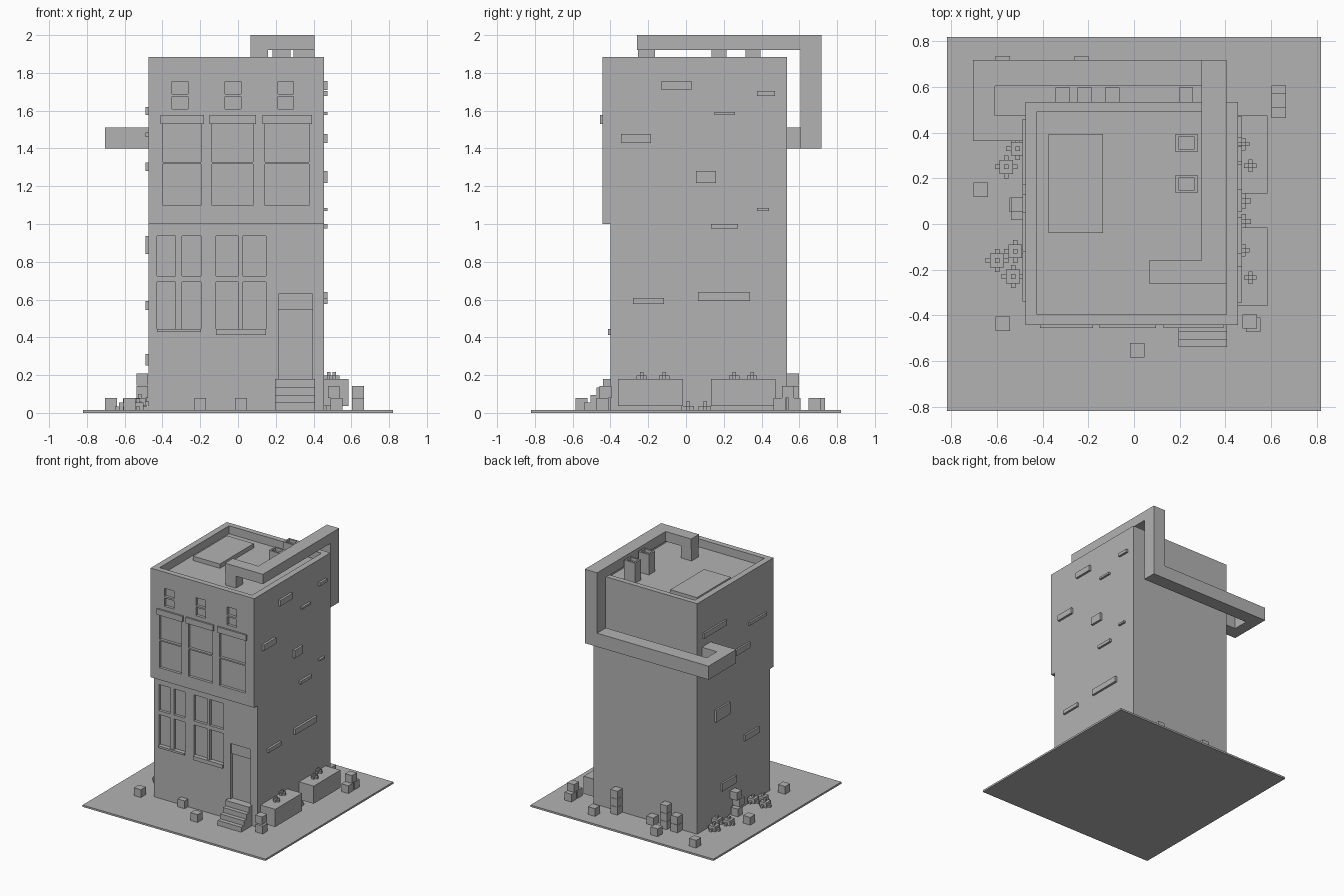
import bpy
import bmesh
from mathutils import Matrix, Vector

default_cube = bpy.data.objects.get("Cube")
if default_cube:
    bpy.data.objects.remove(default_cube, do_unlink=True)

stone = bpy.data.materials.new("plain_grey")
stone.use_nodes = True
grey = (0.45, 0.45, 0.45, 1)
stone.diffuse_color = grey
stone.node_tree.nodes["Principled BSDF"].inputs["Base Color"].default_value = grey


def boxes(name, spans):
    """One object made of boxes, each given as its x, y and z span."""
    bm = bmesh.new()
    for span in spans:
        low, high = Vector(span[0::2]), Vector(span[1::2])
        matrix = Matrix.Translation((low + high) / 2) @ Matrix.Diagonal((*(high - low), 1))
        bmesh.ops.create_cube(bm, size=1, matrix=matrix)
    mesh = bpy.data.meshes.new(name)
    bm.to_mesh(mesh)
    bm.free()
    mesh.materials.append(stone)
    obj = bpy.data.objects.new(name, mesh)
    bpy.context.scene.collection.objects.link(obj)
    return obj


def carve(obj, spans):
    """Cut the given boxes out of an object and keep the result as plain mesh."""
    cutter = boxes("cutter", spans)
    cutter.hide_render = True
    modifier = obj.modifiers.new("carve", "BOOLEAN")
    modifier.operation = "DIFFERENCE"
    modifier.solver = "EXACT"
    modifier.object = cutter
    graph = bpy.context.evaluated_depsgraph_get()
    carved = bpy.data.meshes.new_from_object(obj.evaluated_get(graph))
    obj.modifiers.clear()
    obj.data = carved
    bpy.data.objects.remove(cutter, do_unlink=True)


def blocks(name, spots, size=0.063):
    """Loose cubes given by the centre of their underside."""
    half = size / 2
    boxes(name, [(x - half, x + half, y - half, y + half, z, z + size)
                 for x, y, z in spots])


def clumps(name, spots, cell, reach):
    """Small rounded plants made of tiny cubes."""
    steps = range(-reach, reach + 1)
    cells = [(x + i * cell, y + j * cell, z + k * cell)
             for x, y, z in spots
             for i in steps for j in steps for k in range(reach + 1)
             if i * i + j * j + k * k <= reach * reach]
    blocks(name, cells, cell)


# Main dimensions
GROUND = 0.015
LEFT, RIGHT, BACK = -0.475, 0.455, 0.535
LOWER_FRONT, UPPER_FRONT = -0.40, -0.442
FLOOR, TOP, ROOF = 1.0, 1.885, 1.82
DEPTH = 0.022

boxes("ground_slab", [(-0.82, 0.82, -0.82, 0.82, 0, GROUND)])
lower = boxes("lower_walls", [(LEFT, RIGHT, LOWER_FRONT, BACK, GROUND, FLOOR)])
upper = boxes("upper_walls", [(LEFT, RIGHT, UPPER_FRONT, BACK, FLOOR, TOP)])

# Lower windows and door, cut into the front
lower_columns = [(-0.43, -0.33), (-0.296, -0.196), (-0.116, 0.0), (0.026, 0.148)]
lower_rows = [(0.725, 0.937), (0.444, 0.693)]
front_cut = (LOWER_FRONT - 0.1, LOWER_FRONT + DEPTH)
openings = [(*column, *front_cut, *row) for column in lower_columns for row in lower_rows]
door_way = (0.214, 0.394)
openings.append((*door_way, *front_cut, 0.18, 0.63))
carve(lower, openings)
boxes("door_transom", [(*door_way, LOWER_FRONT + 0.01, LOWER_FRONT + DEPTH, 0.545, 0.63)])
boxes("window_sills", [(left, right, LOWER_FRONT - 0.012, LOWER_FRONT, low, 0.444)
                       for left, right, low in [(-0.43, -0.196, 0.428), (-0.116, 0.148, 0.413)]])

# Upper windows, attic vents and the sunken roof behind the parapet
upper_columns = [(-0.397, -0.196), (-0.137, 0.08), (0.143, 0.376)]
upper_rows = [(1.328, 1.54), (1.098, 1.317)]
vent_columns = [(-0.35, -0.265), (-0.069, 0.016), (0.212, 0.294)]
vent_rows = [(1.688, 1.754), (1.608, 1.675)]
front_cut = (UPPER_FRONT - 0.1, UPPER_FRONT + DEPTH)
openings = [(*column, *front_cut, *row)
            for columns, rows in [(upper_columns, upper_rows), (vent_columns, vent_rows)]
            for column in columns for row in rows]
openings.append((LEFT + 0.05, RIGHT - 0.05, UPPER_FRONT + 0.045, BACK - 0.043, ROOF, TOP + 0.1))
carve(upper, openings)
boxes("window_lintels", [(left - 0.014, right + 0.016, UPPER_FRONT - 0.014, UPPER_FRONT + DEPTH,
                          1.53, 1.577) for left, right in upper_columns])

# Roof hatch and chimneys
boxes("roof_hatch", [(-0.375, -0.135, -0.04, 0.395, ROOF, 1.855)])
for name, y in [("front_chimney", 0.175), ("back_chimney", 0.355)]:
    chimney = boxes(name, [(0.182, 0.278, y - 0.04, y + 0.04, ROOF, 1.985)])
    carve(chimney, [(0.195, 0.265, y - 0.027, y + 0.027, 1.96, 2.1)])

# Square duct: up from the roof, over the back edge, down, and round the left corner
DUCT_RIGHT, DUCT_BACK, DUCT_LEFT = 0.405, 0.718, -0.705
duct_x = (0.295, DUCT_RIGHT)
duct_y = (0.605, DUCT_BACK)
over = (1.92, 2.0)
level = (1.40, 1.51)
boxes("duct", [
    (0.065, 0.16, -0.255, -0.165, ROOF, over[0]),
    (0.065, duct_x[0], -0.26, -0.16, *over),
    (*duct_x, -0.26, DUCT_BACK, *over),
    (*duct_x, *duct_y, level[0], over[0]),
    (DUCT_LEFT, duct_x[0], *duct_y, *level),
    (DUCT_LEFT, -0.61, 0.475, duct_y[0], *level),
    (DUCT_LEFT, LEFT, 0.363, 0.475, *level),
])

# Raised bricks on both side walls, as y and z spans
right_bricks = [
    (-0.13, 0.03, 1.71, 1.757), (0.376, 0.47, 1.678, 1.704), (0.15, 0.26, 1.577, 1.593),
    (-0.344, -0.185, 1.428, 1.476), (0.053, 0.16, 1.217, 1.28), (0.376, 0.44, 1.07, 1.085),
    (0.132, 0.275, 0.975, 1.0), (-0.28, -0.116, 0.577, 0.608), (0.063, 0.34, 0.593, 0.64),
]
left_bricks = [
    (0.17, 0.46, 1.577, 1.62), (-0.34, -0.12, 1.46, 1.485), (-0.13, 0.05, 1.28, 1.325),
    (0.13, 0.31, 0.84, 0.937), (-0.245, -0.065, 0.545, 0.593), (0.05, 0.23, 0.25, 0.312),
]
boxes("right_wall_bricks", [(RIGHT, RIGHT + 0.018, *span) for span in right_bricks])
boxes("left_wall_bricks", [(LEFT - 0.014, LEFT, *span) for span in left_bricks])

# Front steps, each one lower and further out
step_tops = [0.18, 0.135, 0.095, 0.055]
boxes("front_steps", [(0.195, 0.407, -0.44 - i * 0.033, LOWER_FRONT, GROUND, height)
                      for i, height in enumerate(step_tops)])

# Planters with sprouts, and weeds beside them
boxes("planters", [(RIGHT, 0.586, low, high, 0.037, 0.18)
                   for low, high in [(-0.36, -0.016), (0.133, 0.475)]])
clumps("planter_sprouts", [(0.48, 0.35, 0.18), (0.51, 0.255, 0.18),
                           (0.48, -0.115, 0.18), (0.51, -0.235, 0.18)], 0.018, 1)
clumps("wall_weeds", [(0.48, 0.1, GROUND), (0.48, 0.01, GROUND)], 0.022, 1)

# Shrubs along the left wall
clumps("left_shrubs", [(-0.53, 0.395, GROUND), (-0.56, 0.25, GROUND), (-0.51, 0.33, 0.04),
                       (-0.60, -0.16, GROUND), (-0.53, -0.23, GROUND), (-0.52, -0.12, 0.04)],
       0.02, 2)

# Loose blocks, single and stacked, around the building
first, second, third = GROUND, GROUND + 0.065, GROUND + 0.13
blocks("front_blocks", [(0.015, -0.553, first), (-0.2, -0.412, first), (-0.575, -0.437, first),
                        (0.522, -0.442, first), (0.507, -0.427, second)])
blocks("left_blocks", [(-0.672, 0.15, first), (-0.515, 0.085, first),
                       (-0.507, 0.05, second), (-0.507, 0.085, third)])
blocks("right_blocks", [(0.635, 0.495, first), (0.635, 0.575, first), (0.635, 0.54, second)])
blocks("back_blocks", [(0.228, 0.567, first), (0.228, 0.567, second), (0.228, 0.567, third),
                       (-0.312, 0.567, first), (-0.312, 0.567, second), (-0.095, 0.567, first),
                       (-0.215, 0.567, first), (-0.215, 0.567, second), (-0.215, 0.567, third),
                       (-0.23, 0.705, first), (0.35, 0.68, first), (-0.575, 0.705, first)])
